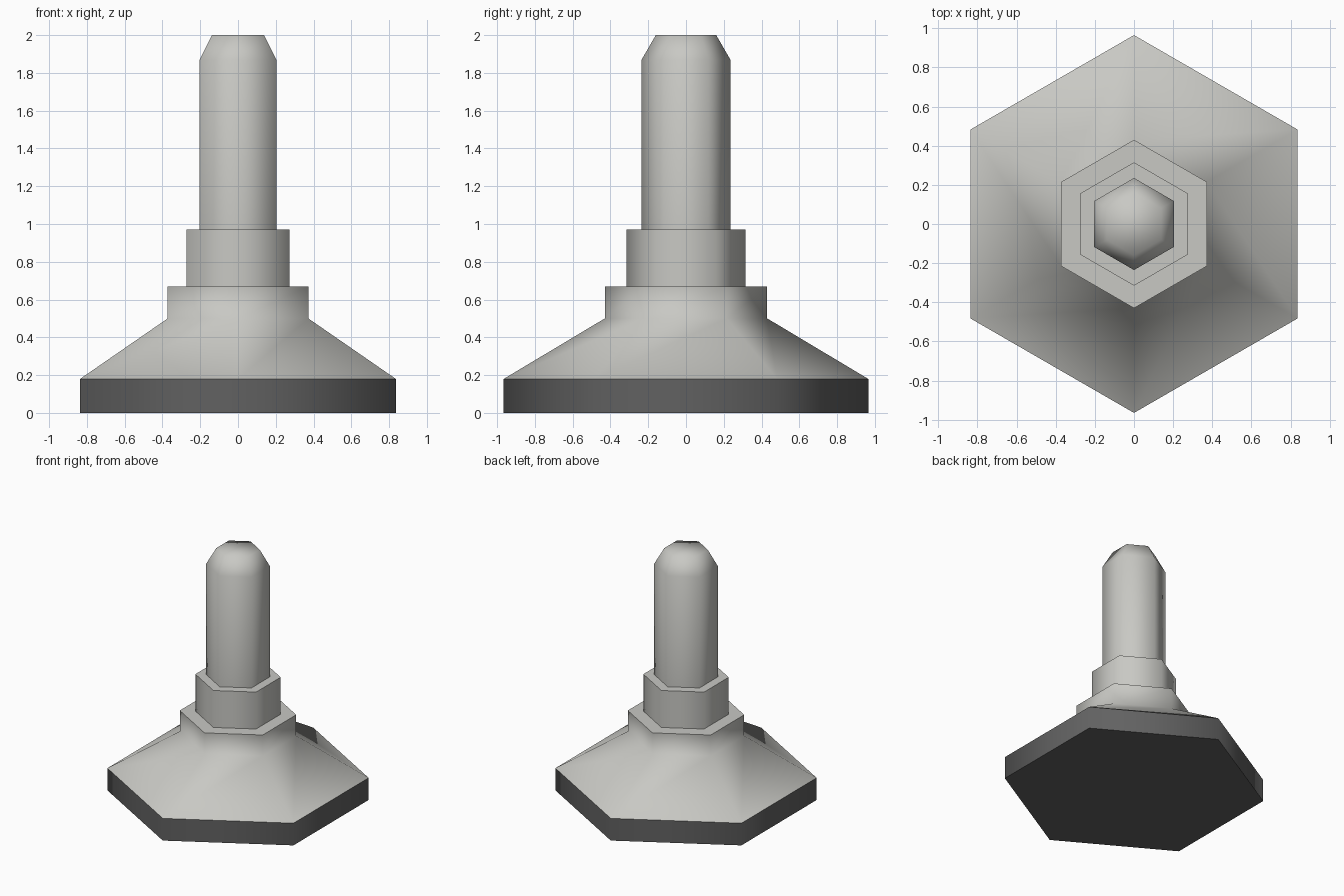
import bpy, bmesh, math

if "Cube" in bpy.data.objects:
    bpy.data.objects.remove(bpy.data.objects["Cube"])

SIDES = 6


def material(name, rgb):
    m = bpy.data.materials.new(name)
    m.diffuse_color = (*rgb, 1.0)
    m.use_nodes = True
    m.node_tree.nodes["Principled BSDF"].inputs["Base Color"].default_value = m.diffuse_color
    return m


def hex_part(name, profile, mat, cap_bottom=True, cap_top=True):
    """Sweep a (radius, height) profile around z with six sides, corners on +-y."""
    bm = bmesh.new()
    rings = []
    for r, z in profile:
        angles = [math.pi / 2 + 2 * math.pi * i / SIDES for i in range(SIDES)]
        rings.append([bm.verts.new((r * math.cos(a), r * math.sin(a), z)) for a in angles])
    for low, high in zip(rings, rings[1:]):
        for i in range(SIDES):
            j = (i + 1) % SIDES
            bm.faces.new((low[i], low[j], high[j], high[i]))
    if cap_bottom:
        bm.faces.new(rings[0][::-1])
    if cap_top:
        bm.faces.new(rings[-1])
    mesh = bpy.data.meshes.new(name)
    bm.to_mesh(mesh)
    bm.free()
    mesh.materials.append(mat)
    obj = bpy.data.objects.new(name, mesh)
    bpy.context.collection.objects.link(obj)
    # smooth around the six sides, sharp at the flat ends
    bpy.ops.object.select_all(action='DESELECT')
    obj.select_set(True)
    bpy.context.view_layer.objects.active = obj
    bpy.ops.object.shade_smooth_by_angle(angle=math.radians(70))
    return obj


steel = material("light_steel", (0.58, 0.58, 0.55))
rubber = material("dark_rubber", (0.12, 0.12, 0.12))

# Rubber pad on the floor
hex_part("rubber_pad", [(0.965, 0.0), (0.965, 0.18)], rubber, cap_top=False)
# Sloping foot with a short upright neck
hex_part("foot_cone", [(0.965, 0.18), (0.43, 0.50), (0.43, 0.67)], steel, cap_bottom=False)
# Lock nut above the neck
hex_part("lock_nut", [(0.315, 0.67), (0.315, 0.97)], steel, cap_bottom=False)
# Threaded rod with chamfered tip
hex_part("rod", [(0.235, 0.97), (0.235, 1.87), (0.16, 2.0)], steel, cap_bottom=False)
